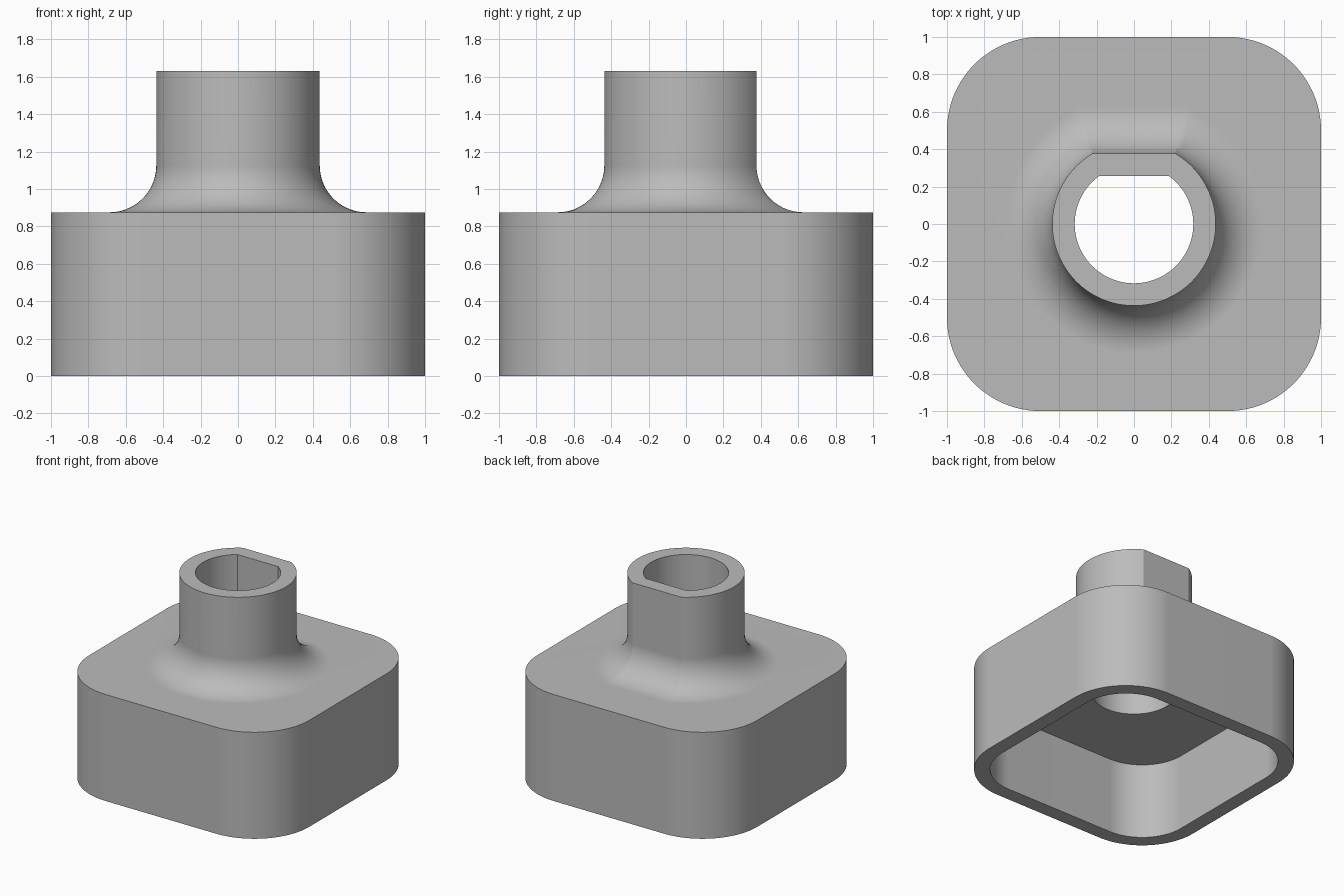
import bpy, bmesh
from math import sin, cos, pi, asin, radians

cube = bpy.data.objects.get("Cube")
if cube:
    bpy.data.objects.remove(cube, do_unlink=True)

CORNER = 24          # points per rounded corner
COUNT = 4 * CORNER   # points per loop
WALL = 0.12
BASE_TOP, CEILING, TOP = 0.875, 0.63, 1.63
TUBE_R, FLAT_Y, FILLET = 0.437, 0.377, 0.25


def rounded_square(half, radius, z):
    """Loop that starts and ends beside the back edge."""
    c = half - radius
    pts = []
    for sx, sy, start in ((-1, 1, 1), (-1, -1, 2), (1, -1, 3), (1, 1, 4)):
        for i in range(CORNER):
            a = (start + i / (CORNER - 1)) * pi / 2
            pts.append((sx * c + radius * cos(a), sy * c + radius * sin(a), z))
    return pts


def d_shape(grow, z):
    """Circle cut by a flat on the back, offset outward by grow."""
    r, flat = TUBE_R + grow, FLAT_Y + grow
    start = pi - asin(flat / r)
    sweep = 2 * pi - (2 * start - pi)
    angles = [start + sweep * i / (COUNT - 1) for i in range(COUNT)]
    return [(r * cos(a), r * sin(a), z) for a in angles]


# Cross-sections: outside wall, fillet, tube, bore, then the hollow underside
loops = [rounded_square(1, 0.5, 0), rounded_square(1, 0.5, BASE_TOP)]
STEPS = 14
for i in range(STEPS + 1):
    a = i / STEPS * pi / 2
    loops.append(d_shape(FILLET * (1 - sin(a)), BASE_TOP + FILLET * (1 - cos(a))))
loops += [d_shape(0, TOP), d_shape(-WALL, TOP), d_shape(-WALL, CEILING)]
loops += [rounded_square(1 - WALL, 0.5 - WALL, z) for z in (CEILING, 0)]

# Skin the closed chain of loops
bm = bmesh.new()
rings = [[bm.verts.new(p) for p in loop] for loop in loops]
for low, high in zip(rings, rings[1:] + rings[:1]):
    for i in range(COUNT):
        j = (i + 1) % COUNT
        bm.faces.new((low[i], low[j], high[j], high[i]))
bmesh.ops.recalc_face_normals(bm, faces=bm.faces)
mesh = bpy.data.meshes.new("socket_cap")
bm.to_mesh(mesh)
bm.free()
cap = bpy.data.objects.new("socket_cap", mesh)
bpy.context.collection.objects.link(cap)

# Plain grey finish
grey = bpy.data.materials.new("plain_grey")
grey.use_nodes = True
colour = (0.5, 0.5, 0.5, 1)
grey.diffuse_color = colour
grey.node_tree.nodes["Principled BSDF"].inputs["Base Color"].default_value = colour
mesh.materials.append(grey)

# Smooth curves, crisp edges
bpy.ops.object.select_all(action="DESELECT")
cap.select_set(True)
bpy.context.view_layer.objects.active = cap
bpy.ops.object.shade_smooth_by_angle(angle=radians(25))
weighted = cap.modifiers.new("even_shading", "WEIGHTED_NORMAL")
weighted.keep_sharp = True
